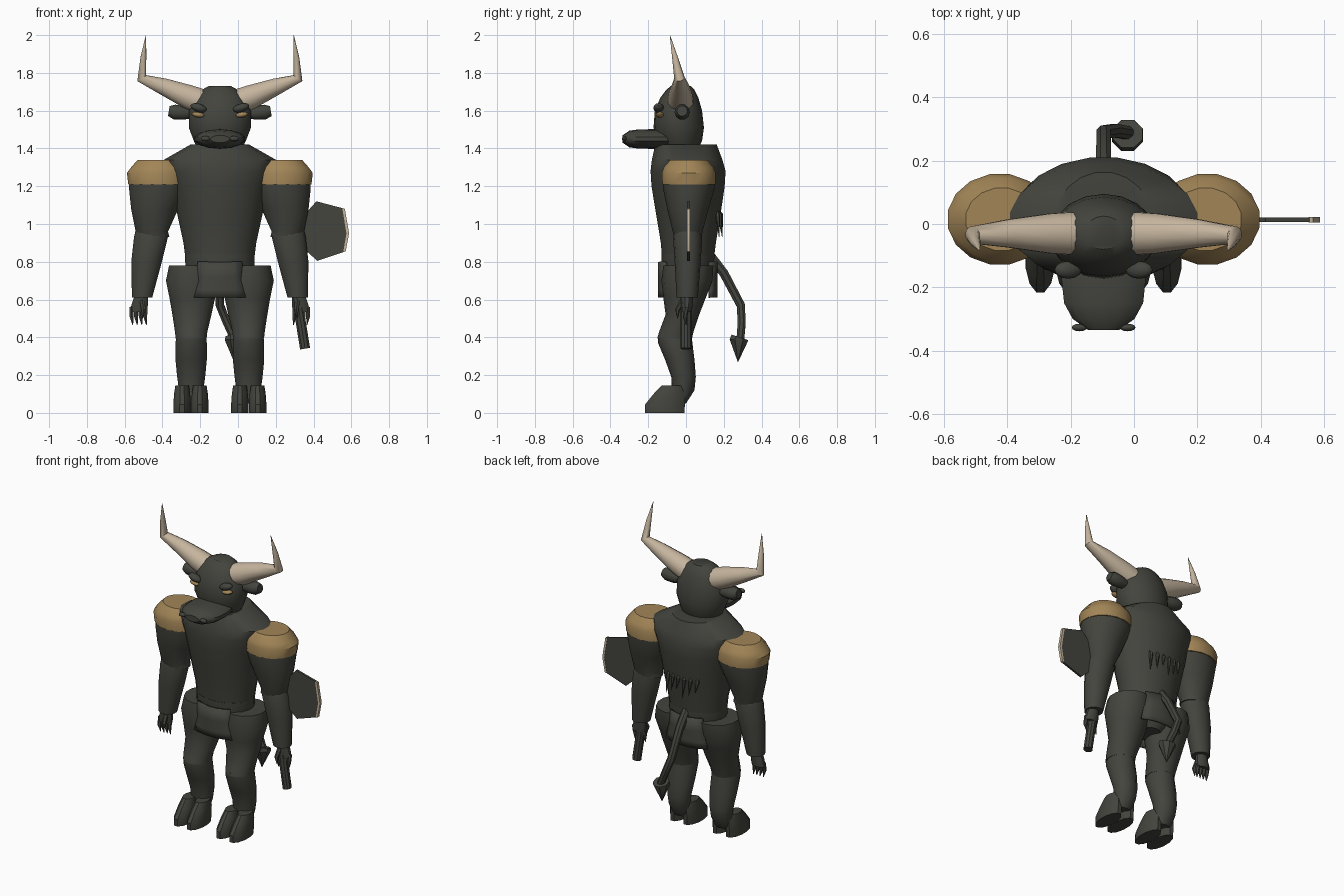
import bpy, bmesh, math
from mathutils import Vector, Matrix

C = -0.096  # body symmetry plane in x


def material(name, rgb):
    m = bpy.data.materials.new(name)
    m.diffuse_color = (*rgb, 1)
    return m


HIDE = material("dark hide", (0.056, 0.058, 0.047))
OCHRE = material("ochre", (0.36, 0.235, 0.095))
BONE = material("bone", (0.56, 0.46, 0.34))


def finish(name, bm, mat, angle=35):
    bmesh.ops.recalc_face_normals(bm, faces=bm.faces[:])
    me = bpy.data.meshes.new(name)
    bm.to_mesh(me)
    bm.free()
    ob = bpy.data.objects.new(name, me)
    bpy.context.collection.objects.link(ob)
    me.materials.append(mat)
    bpy.ops.object.select_all(action='DESELECT')
    ob.select_set(True)
    bpy.context.view_layer.objects.active = ob
    bpy.ops.object.shade_smooth_by_angle(angle=math.radians(angle))
    return ob


def loft(name, rings, mat, n=14):
    """Skin ellipses given as (centre, u axis, v axis)."""
    bm = bmesh.new()
    loops = []
    for c, u, v in rings:
        loops.append([bm.verts.new(Vector(c) + Vector(u) * math.cos(a) + Vector(v) * math.sin(a))
                      for a in (2 * math.pi * (i + 0.5) / n for i in range(n))])
    for a, b in zip(loops, loops[1:]):
        for i in range(n):
            j = (i + 1) % n
            bm.faces.new((a[i], a[j], b[j], b[i]))
    bm.faces.new(loops[0])
    bm.faces.new(loops[-1])
    return finish(name, bm, mat)


def stack(name, rows, mat, s=1, n=14):
    """Level rings: (offset from centre plane, z, x radius, y front, y back)."""
    loft(name, [((C + s * d, (y0 + y1) / 2, z), (rx, 0, 0), (0, (y1 - y0) / 2, 0))
                for d, z, rx, y0, y1 in rows], mat, n)


def tube(name, pts, radii, mat, n=10):
    pts = [Vector(p) for p in pts]
    rings = []
    for i, p in enumerate(pts):
        t = (pts[min(i + 1, len(pts) - 1)] - pts[max(i - 1, 0)]).normalized()
        ref = Vector((0, 1, 0)) if abs(t.y) < 0.8 else Vector((1, 0, 0))
        u = t.cross(ref).normalized()
        rings.append((p, u * radii[i], t.cross(u) * radii[i]))
    loft(name, rings, mat, n)


def blob(name, loc, size, mat, tilt=0):
    bm = bmesh.new()
    bmesh.ops.create_uvsphere(bm, u_segments=12, v_segments=8, radius=1)
    bm.transform(Matrix.Translation(loc) @ Matrix.Rotation(tilt, 4, 'Y') @ Matrix.Diagonal((*size, 1)))
    finish(name, bm, mat)


def plate(name, outline, y, thick, mat):
    bm = bmesh.new()
    f = bm.faces.new([bm.verts.new((x, y - thick / 2, z)) for x, z in outline])
    new = bmesh.ops.extrude_face_region(bm, geom=[f])["geom"]
    bmesh.ops.translate(bm, vec=(0, thick, 0), verts=[g for g in new if isinstance(g, bmesh.types.BMVert)])
    finish(name, bm, mat)


# Torso and pelvis
stack("torso", [(0, .78, .180, -.125, .145), (0, .90, .195, -.135, .16), (0, 1.05, .228, -.16, .185),
                (0, 1.20, .258, -.185, .207), (0, 1.28, .290, -.19, .212), (0, 1.34, .300, -.183, .195),
                (0, 1.42, .158, -.165, .165)], HIDE, n=20)
stack("pelvis", [(0, .61, .07, -.07, .09), (0, .68, .16, -.115, .13), (0, .78, .185, -.13, .15),
                 (0, .84, .187, -.132, .152)], HIDE, n=20)

# Loincloth, one curved flap in front and one behind
for label, s in (("front", -1), ("back", 1)):
    bm = bmesh.new()
    rows = [[bm.verts.new((C + w * t, .01 + s * (.152 - .035 * t * t), z)) for t in (-1, -.6, -.2, .2, .6, 1)]
            for z, w in ((.80, .115), (.72, .124), (.65, .138), (.61, .147))]
    for a, b in zip(rows, rows[1:]):
        for i in range(5):
            bm.faces.new((a[i], a[i + 1], b[i + 1], b[i]))
    ob = finish(label + "_loincloth", bm, HIDE)
    mod = ob.modifiers.new("thickness", 'SOLIDIFY')
    mod.thickness, mod.offset = .015, 0

# Head and muzzle
stack("head", [(0, 1.39, .115, -.12, .06), (0, 1.44, .14, -.15, .085), (0, 1.51, .167, -.172, .095),
               (0, 1.60, .166, -.165, .085), (0, 1.67, .135, -.135, .065), (0, 1.71, .098, -.105, .045),
               (0, 1.73, .06, -.08, .025)], HIDE, n=18)
loft("muzzle", [((C, y, 1.45), (rx, 0, 0), (0, 0, rz)) for y, rx, rz in
                ((-.08, .12, .05), (-.17, .137, .052), (-.25, .128, .051), (-.30, .10, .044), (-.335, .05, .02))],
     HIDE)

for side, s in (("left", -1), ("right", 1)):
    def P(d, y, z):
        return (C + s * d, y, z)

    # Face details
    tube(side + "_horn", [P(.09, -.03, 1.645), P(.17, -.03, 1.675), P(.30, -.03, 1.728), P(.414, -.035, 1.772),
                          P(.405, -.058, 1.88), P(.391, -.085, 2.0)], (.07, .065, .046, .028, .016, .001), BONE, 12)
    tube(side + "_ear", [P(.14, -.02, 1.585), P(.19, -.02, 1.588), P(.24, -.02, 1.593), P(.27, -.02, 1.598)],
         (.025, .038, .041, .028), HIDE)
    blob(side + "_eye", P(.115, -.138, 1.578), (.036, .022, .014), OCHRE, -s * .15)
    blob(side + "_brow", P(.112, -.145, 1.615), (.045, .028, .022), HIDE, -s * .3)
    blob(side + "_nostril", P(.076, -.327, 1.452), (.025, .012, .014), HIDE)

    # Arm with shoulder guard
    stack(side + "_shoulder_guard", [(.326, 1.21, .162, -.128, .158), (.328, 1.27, .167, -.13, .16),
                                     (.325, 1.30, .148, -.12, .148), (.322, 1.34, .115, -.085, .115)], OCHRE, s, 16)
    stack(side + "_upper_arm", [(.35, .93, .085, -.062, .082), (.36, .96, .088, -.07, .088),
                                (.345, 1.08, .128, -.10, .12), (.328, 1.19, .157, -.122, .152),
                                (.326, 1.22, .159, -.122, .152)], HIDE, s)
    stack(side + "_forearm", [(.412, .61, .055, -.05, .063), (.388, .80, .083, -.06, .078),
                              (.365, .93, .092, -.068, .086), (.362, .96, .088, -.06, .08)], HIDE, s)
    stack(side + "_palm", [(.43, .535, .045, -.02, .03), (.425, .57, .046, -.025, .035),
                           (.415, .63, .036, -.03, .04)], HIDE, s, 10)
    for i in range(4):
        d = .395 + .024 * i
        tube(side + "_finger", [P(d, .005, .56), P(d, -.005, .51), P(d - .006, .0, .465)],
             (.013, .012, .002), HIDE, 6)
    tube(side + "_thumb", [P(.41, -.02, .59), P(.405, -.045, .545), P(.41, -.045, .50)], (.015, .013, .002), HIDE, 6)

    # Leg and cloven hoof
    stack(side + "_thigh", [(.152, .395, .084, -.152, .032), (.152, .43, .088, -.142, .04),
                            (.148, .52, .106, -.108, .07), (.146, .61, .124, -.12, .105),
                            (.148, .70, .141, -.13, .14), (.145, .78, .127, -.12, .145)], HIDE, s)
    stack(side + "_shin", [(.152, .05, .055, -.07, .0), (.152, .12, .066, -.075, .045), (.152, .19, .076, -.078, .052),
                           (.152, .28, .085, -.11, .045), (.152, .37, .085, -.148, .034),
                           (.152, .41, .08, -.148, .03)], HIDE, s)
    for d in (.106, .2):
        stack(side + "_hoof", [(d, 0, .048, -.22, -.005), (d, .045, .048, -.22, -.002),
                               (d, .10, .044, -.175, .0), (d, .145, .037, -.13, -.015)], HIDE, s, 12)

# Tail with a barbed tip
tube("tail", [(C, .13, .83), (C, .20, .74), (C, .29, .57), (-.06, .295, .48), (-.02, .288, .39)],
     (.027, .026, .024, .023, .022), HIDE, 8)
tube("tail_tip", [(-.02, .285, .40), (-.02, .28, .385), (-.02, .275, .27)], (.05, .053, .001), HIDE, 8)

# Small spines hanging down the back
for i in range(6):
    x = -.20 + .042 * i
    drop = .07 + .025 * (i % 3)
    tube("back_spine", [(x, .165 - .6 * (x - C) ** 2, 1.08), (x, .185 - 1.5 * (x - C) ** 2, 1.05),
                        (x + .01, .192 - 1.5 * (x - C) ** 2, 1.05 - drop)], (.006, .013, .001), HIDE, 6)

# Axe held along the right arm
tube("axe_handle", [(.355, .0, .34), (.31, .0, .62), (.235, .005, 1.10)], (.028, .028, .028), HIDE, 10)
plate("axe_blade", [(.25, .92), (.37, .85), (.42, .805), (.563, .853), (.578, .95), (.556, 1.083),
                    (.415, 1.12), (.375, 1.075), (.25, 1.02)], .013, .014, HIDE)
plate("axe_edge", [(.557, .851), (.57, .855), (.588, .95), (.566, 1.08), (.552, 1.084), (.574, .95)],
      .013, .018, BONE)
